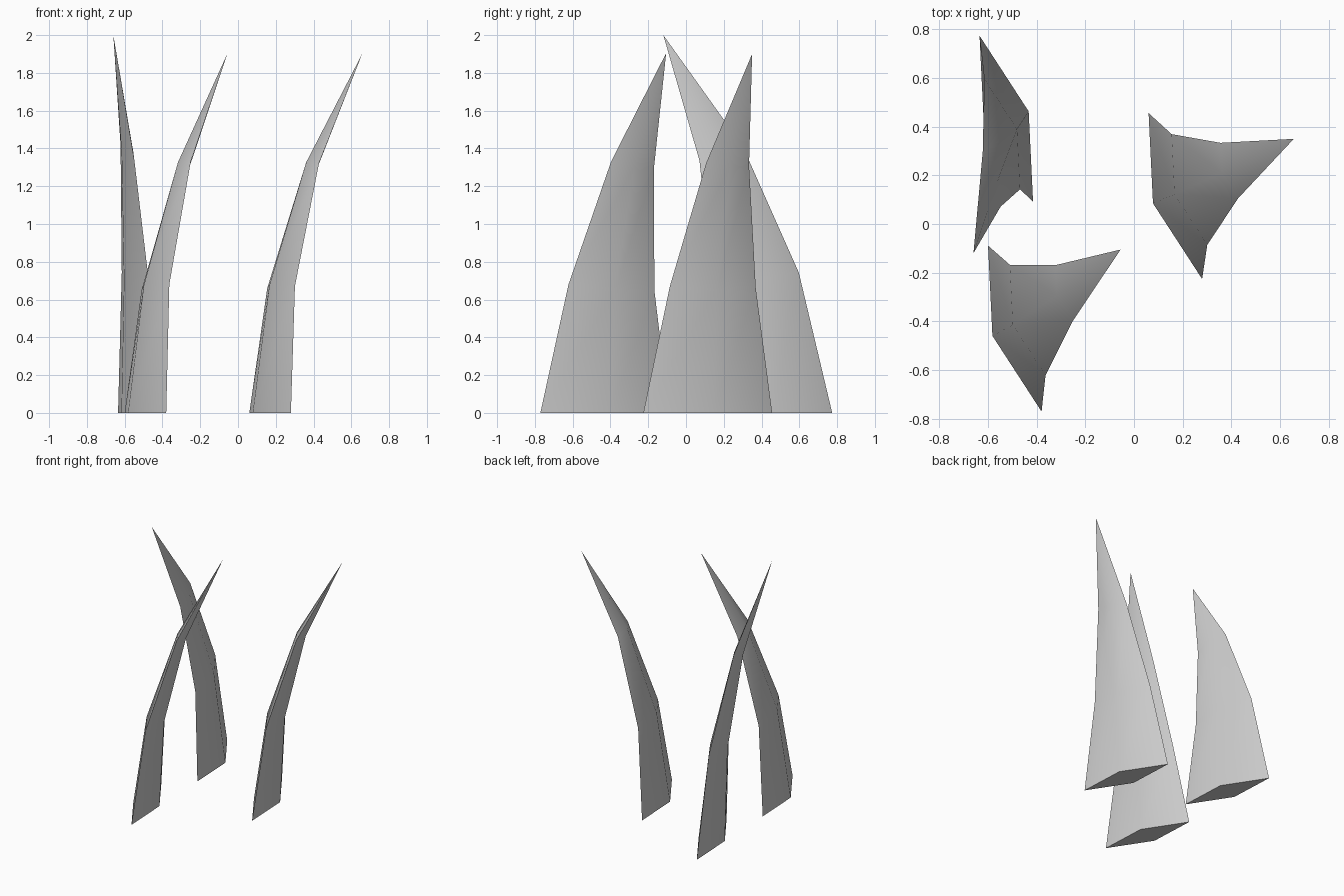
import bpy
import bmesh
from math import radians
from mathutils import Vector

cube = bpy.data.objects.get("Cube")
if cube:
    bpy.data.objects.remove(cube, do_unlink=True)

# Plain grey for every blade
grey = bpy.data.materials.new("plain_grey")
grey.use_nodes = True
colour = (0.6, 0.6, 0.6, 1.0)
grey.diffuse_color = colour
grey.node_tree.nodes["Principled BSDF"].inputs["Base Color"].default_value = colour

# Shared lozenge section: half of the long and of the short diagonal
LONG = Vector((0.11, -0.341, 0))
SHORT = Vector((0.092, 0.03, 0))
TAPER = (1, 2 / 3, 1 / 3)


def blade(name, spine):
    """Curved four-sided blade: tapering rings along a spine, closed by a point."""
    spine = [Vector(p) for p in spine]
    bm = bmesh.new()
    rings = []
    for i, scale in enumerate(TAPER):
        # Tilt each ring above the ground across the direction of the spine
        lean = Vector((0, 0, 0))
        if i:
            chord = spine[i + 1] - spine[i - 1]
            lean = Vector((chord.x, chord.y, 0)) / chord.z
        ring = []
        for offset in (LONG, SHORT, -LONG, -SHORT):
            d = offset * scale
            ring.append(bm.verts.new(spine[i] + d - Vector((0, 0, d.dot(lean)))))
        rings.append(ring)
    tip = bm.verts.new(spine[-1])
    bm.faces.new(rings[0])
    for k in range(4):
        n = (k + 1) % 4
        for low, high in zip(rings, rings[1:]):
            bm.faces.new((low[k], low[n], high[n], high[k]))
        bm.faces.new((rings[-1][k], rings[-1][n], tip))
    bmesh.ops.recalc_face_normals(bm, faces=bm.faces)
    mesh = bpy.data.meshes.new(name)
    bm.to_mesh(mesh)
    bm.free()
    mesh.materials.append(grey)
    obj = bpy.data.objects.new(name, mesh)
    bpy.context.collection.objects.link(obj)
    return obj


blades = [
    blade("front_blade", [(-0.49, -0.43, 0), (-0.437, -0.395, 0.665),
                          (-0.287, -0.283, 1.315), (-0.055, -0.105, 1.905)]),
    blade("left_blade", [(0.17, 0.115, 0), (0.228, 0.142, 0.665),
                         (0.392, 0.22, 1.315), (0.657, 0.35, 1.9)]),
    blade("back_blade", [(-0.525, 0.433, 0), (-0.542, 0.37, 0.705),
                         (-0.585, 0.185, 1.375), (-0.66, -0.12, 2.0)]),
]

# Soft middle ridges, crisp outer edges
bpy.ops.object.select_all(action="DESELECT")
for obj in blades:
    obj.select_set(True)
bpy.context.view_layer.objects.active = blades[0]
bpy.ops.object.shade_smooth_by_angle(angle=radians(40))
